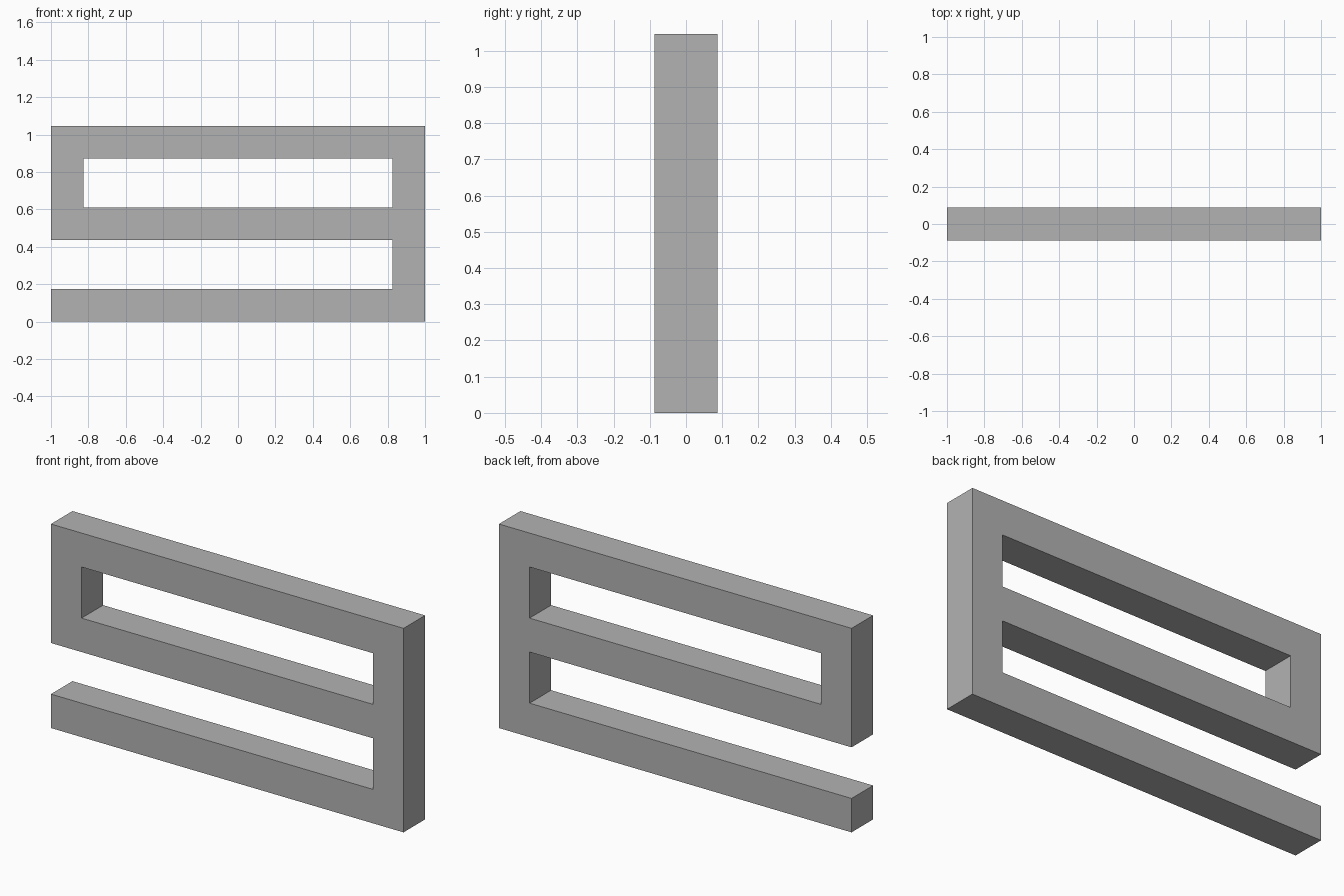
import bpy
import bmesh
from mathutils import Vector

cube = bpy.data.objects.get("Cube")
if cube:
    bpy.data.objects.remove(cube, do_unlink=True)

BAR = 0.174          # square section of every bar
GAP = 0.262          # clear height of each slot
HALF = 1.0

# Layout from bottom row to top row: # is solid, . is open
LAYOUT = ["###", "..#", "###", "#.#", "###"]
columns = [-HALF, -HALF + BAR, HALF - BAR, HALF]
rows = [0.0]
for i in range(len(LAYOUT)):
    rows.append(rows[-1] + (GAP if i % 2 else BAR))

# Flat front profile made of the solid cells
bm = bmesh.new()
grid = [[bm.verts.new((x, -BAR / 2, z)) for x in columns] for z in rows]
for r, line in enumerate(LAYOUT):
    for c, cell in enumerate(line):
        if cell == "#":
            bm.faces.new((grid[r][c], grid[r][c + 1],
                          grid[r + 1][c + 1], grid[r + 1][c]))
bmesh.ops.delete(bm, geom=[v for v in bm.verts if not v.link_faces], context='VERTS')

# Extrude to the back, keeping the front closed
result = bmesh.ops.extrude_face_region(bm, geom=bm.faces[:], use_keep_orig=True)
back = [g for g in result["geom"] if isinstance(g, bmesh.types.BMVert)]
bmesh.ops.translate(bm, verts=back, vec=Vector((0, BAR, 0)))
bmesh.ops.recalc_face_normals(bm, faces=bm.faces[:])

mesh = bpy.data.meshes.new("slotted_frame")
bm.to_mesh(mesh)
bm.free()
frame = bpy.data.objects.new("slotted_frame", mesh)
bpy.context.collection.objects.link(frame)

# Plain grey finish
grey = bpy.data.materials.new("plain_grey")
grey.use_nodes = True
colour = (0.45, 0.45, 0.45, 1.0)
grey.diffuse_color = colour
grey.node_tree.nodes["Principled BSDF"].inputs["Base Color"].default_value = colour
mesh.materials.append(grey)
